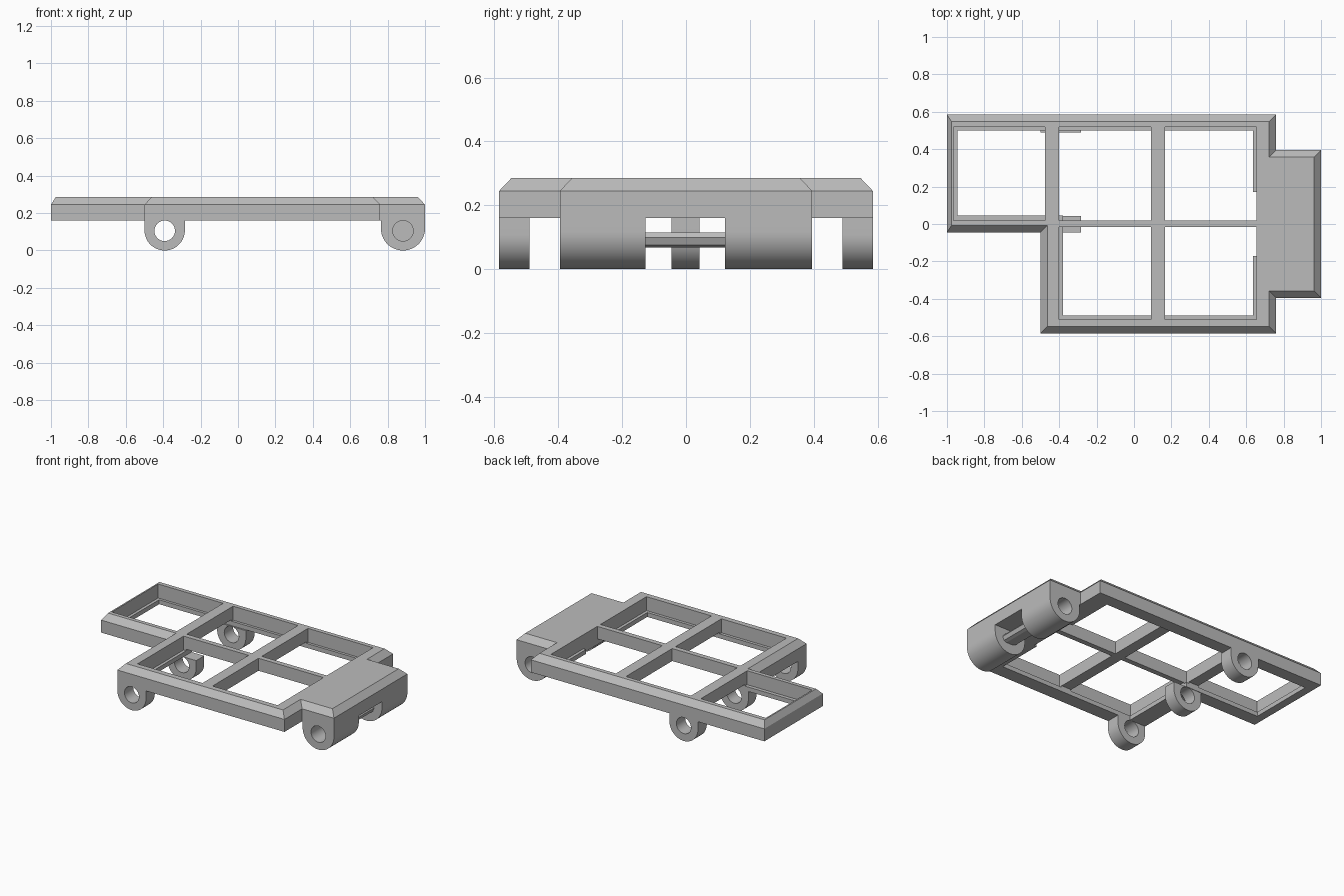
import bpy, bmesh, math

cube = bpy.data.objects.get("Cube")
if cube:
    bpy.data.objects.remove(cube, do_unlink=True)

grey = bpy.data.materials.new("plain grey")
grey.use_nodes = True
colour = (0.5, 0.5, 0.5, 1)
grey.diffuse_color = colour
grey.node_tree.nodes["Principled BSDF"].inputs["Base Color"].default_value = colour


def loft(name, rings):
    """Solid skinned through matching rings of points."""
    bm = bmesh.new()
    loops = [[bm.verts.new(p) for p in ring] for ring in rings]
    n = len(loops[0])
    bm.faces.new(loops[0])
    bm.faces.new(loops[-1])
    for a, b in zip(loops, loops[1:]):
        for i in range(n):
            j = (i + 1) % n
            bm.faces.new((a[i], a[j], b[j], b[i]))
    bmesh.ops.recalc_face_normals(bm, faces=bm.faces[:])
    mesh = bpy.data.meshes.new(name)
    bm.to_mesh(mesh)
    bm.free()
    mesh.materials.append(grey)
    obj = bpy.data.objects.new(name, mesh)
    bpy.context.collection.objects.link(obj)
    return obj


def box(name, x0, x1, y0, y1, z0, z1):
    base = [(x0, y0), (x1, y0), (x1, y1), (x0, y1)]
    return loft(name, [[(x, y, z) for x, y in base] for z in (z0, z1)])


def along_y(name, profile, y0, y1):
    return loft(name, [[(x, y, z) for x, z in profile] for y in (y0, y1)])


def arc(cx, cz, r, start, end, steps):
    return [(cx + r * math.cos(start + (end - start) * i / steps),
             cz + r * math.sin(start + (end - start) * i / steps)) for i in range(steps + 1)]


def cut(obj, cutter):
    cutter.hide_render = True
    mod = obj.modifiers.new("cut", "BOOLEAN")
    mod.operation = "DIFFERENCE"
    mod.solver = "EXACT"
    mod.object = cutter
    bpy.context.view_layer.objects.active = obj
    bpy.ops.object.modifier_apply(modifier=mod.name)
    bpy.data.objects.remove(cutter, do_unlink=True)


def smooth(obj):
    bpy.ops.object.select_all(action="DESELECT")
    obj.select_set(True)
    bpy.context.view_layer.objects.active = obj
    bpy.ops.object.shade_smooth_by_angle(angle=math.radians(30))


# Stepped frame with a chamfered upper edge
BOTTOM, SEAT, SHOULDER, TOP = 0.16, 0.2, 0.245, 0.285
outer = [(-1, 0.585), (-1, -0.045), (-0.5, -0.045), (-0.5, -0.585), (0.76, -0.585),
         (0.76, -0.395), (1, -0.395), (1, 0.395), (0.76, 0.395), (0.76, 0.585)]
c = 0.038
turns = [(0.025, -c), (0.025, c), (c, c), (c, c), (-c, c),
         (-c, c), (-c, c), (-c, -c), (-c, -c), (-c, -c)]
inner = [(x + dx, y + dy) for (x, y), (dx, dy) in zip(outer, turns)]
frame = loft("frame", [[(x, y, BOTTOM) for x, y in outer],
                       [(x, y, SHOULDER) for x, y in outer],
                       [(x, y, TOP) for x, y in inner]])

# Five window openings, leaving the crossbars
columns = [(-0.965, -0.475), (-0.4, 0.09), (0.165, 0.655)]
rows = [(-0.51, -0.015), (0.02, 0.518)]
for i, (x0, x1) in enumerate(columns):
    for j, (y0, y1) in enumerate(rows):
        if i or j:
            cut(frame, box("window_cutter", x0, x1, y0, y1, SEAT - 0.01, 0.4))

# Opening below the crossbars, leaving a narrow ledge around the edge
cut(frame, box("lower_cutter", -0.38, 0.635, -0.49, 0.5, 0.1, SEAT))
cut(frame, box("left_lower_cutter", -0.945, -0.37, 0.045, 0.5, 0.1, SEAT))
cut(frame, box("ledge_gap_cutter", 0.6, 0.655, -0.17, 0.17, 0.1, SEAT))

# Round-bottomed hinge lugs
AXIS = 0.108


def lug(name, cx, r, y0, y1, hole0, hole1):
    profile = [(cx - r, BOTTOM)] + arc(cx, r, r, math.pi, 2 * math.pi, 32) + [(cx + r, BOTTOM)]
    obj = along_y(name, profile, y0, y1)
    hole = arc(cx, AXIS - 0.003, 0.055, 0, 2 * math.pi, 32)[:-1]
    cut(obj, along_y("hole_cutter", hole, hole0, hole1))
    smooth(obj)


for name, y0, y1 in (("front_lug", -0.585, -0.49), ("middle_lug", -0.045, 0.042),
                     ("back_lug", 0.49, 0.585)):
    lug(name, -0.392, 0.108, y0, y1, y0 - 0.1, y1 + 0.1)

# Wide end lugs with blind pin holes
lug("front_end_lug", 0.882, 0.118, -0.395, -0.127, -0.5, -0.2)
lug("back_end_lug", 0.882, 0.118, 0.122, 0.395, 0.2, 0.5)

# Flat crosspiece in the slot between the end lugs
bar = [(0.83, 0.1), (0.84, 0.075), (0.86, 0.068), (0.91, 0.068),
       (0.93, 0.075), (0.94, 0.1), (0.93, 0.115), (0.84, 0.115)]
along_y("slot_bar", bar, -0.127, 0.122)
